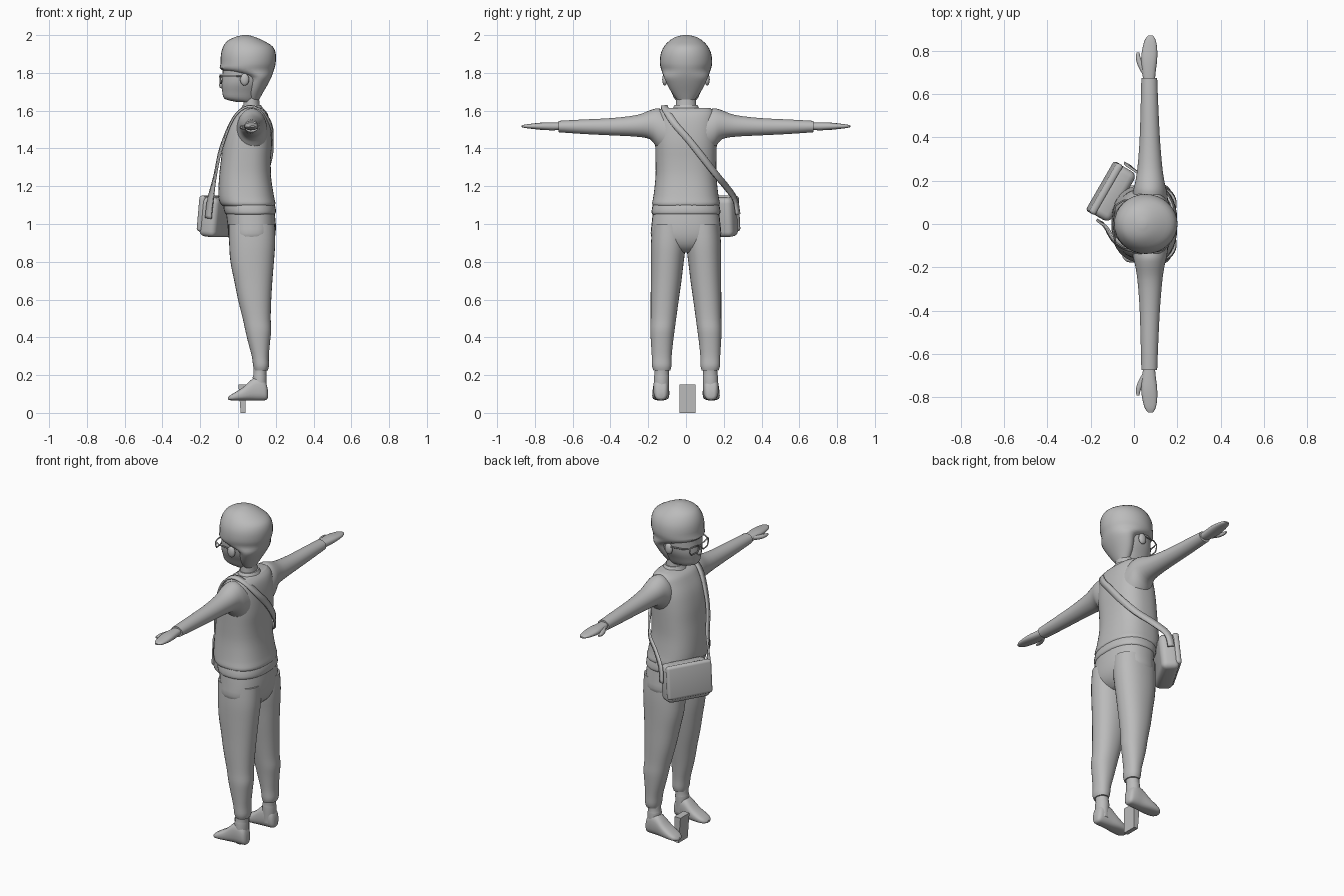
import bpy, bmesh, math
from mathutils import Vector, Matrix

grey = bpy.data.materials.new("plain_grey")
grey.diffuse_color = (0.5, 0.5, 0.5, 1)


def finish(name, bm):
    bmesh.ops.recalc_face_normals(bm, faces=bm.faces[:])
    me = bpy.data.meshes.new(name)
    bm.to_mesh(me)
    bm.free()
    me.materials.append(grey)
    ob = bpy.data.objects.new(name, me)
    bpy.context.collection.objects.link(ob)
    return ob


def spline(rows, steps):
    """Catmull-Rom through rows of numbers."""
    out = []
    for i in range(len(rows) - 1):
        p = [rows[max(0, min(len(rows) - 1, i + k))] for k in (-1, 0, 1, 2)]
        for s in range(steps):
            t = s / steps
            out.append([b + 0.5 * t * (c - a + t * (2 * a - 5 * b + 4 * c - d + t * (3 * (b - c) + d - a)))
                        for a, b, c, d in zip(*p)])
    return out + [list(rows[-1])]


def loft(name, axis, rows, power=2.0, n=32, steps=3, side=1):
    """Rows (t, a0, a1, b0, b1): rounded sections spanning a and b at t along the axis."""
    bm, rings = bmesh.new(), []
    for t, a0, a1, b0, b1 in spline(rows, steps):
        ring = []
        for k in range(n):
            c, s = math.cos(2 * math.pi * k / n), math.sin(2 * math.pi * k / n)
            a = (a0 + a1) / 2 + (a1 - a0) / 2 * math.copysign(abs(c) ** (2 / power), c)
            b = (b0 + b1) / 2 + (b1 - b0) / 2 * math.copysign(abs(s) ** (2 / power), s)
            x, y, z = {"z": (a, b, t), "y": (a, t, b), "x": (t, a, b)}[axis]
            ring.append(bm.verts.new((x, y * side, z)))
        rings.append(ring)
    for r, q in zip(rings, rings[1:]):
        for k in range(n):
            bm.faces.new((r[k], r[(k + 1) % n], q[(k + 1) % n], q[k]))
    bm.faces.new(rings[0])
    bm.faces.new(rings[-1])
    return finish(name, bm)


def column(name, rows, **kw):
    """Upright loft, rows (z, x0, x1, half width)."""
    return loft(name, "z", [(z, a, b, -w, w) for z, a, b, w in rows], **kw)


def ball(name, pos, size):
    bm = bmesh.new()
    bmesh.ops.create_uvsphere(bm, u_segments=16, v_segments=10, radius=1,
                              matrix=Matrix.Translation(pos) @ Matrix.Diagonal((*size, 1)))
    return finish(name, bm)


def box(name, size, matrix, bevel):
    bm = bmesh.new()
    bmesh.ops.create_cube(bm, size=1, matrix=Matrix.Diagonal((*size, 1)))
    if bevel:
        bmesh.ops.bevel(bm, geom=bm.edges[:], offset=bevel, segments=4, profile=0.5, affect='EDGES')
    bm.transform(matrix)
    return finish(name, bm)


def wire(name, pts, radius, closed=False):
    cu = bpy.data.curves.new(name, 'CURVE')
    cu.dimensions = '3D'
    cu.bevel_depth, cu.bevel_resolution = radius, 1
    sp = cu.splines.new('POLY')
    sp.points.add(len(pts) - 1)
    for p, co in zip(sp.points, pts):
        p.co = (*co, 1)
    sp.use_cyclic_u = closed
    cu.materials.append(grey)
    ob = bpy.data.objects.new(name, cu)
    bpy.context.collection.objects.link(ob)
    return ob


# Head, hair and neck
column("face", [(1.645, 0, .09, .04), (1.662, -.07, .10, .06), (1.70, -.083, .12, .078),
                (1.74, -.087, .14, .097), (1.78, -.083, .15, .106), (1.83, -.08, .15, .108)], power=2.2)
column("hair", [(1.655, .05, .11, .045), (1.70, .045, .135, .078), (1.74, .045, .158, .1),
                (1.78, .035, .178, .117), (1.815, -.086, .19, .13), (1.85, -.092, .199, .138),
                (1.90, -.09, .2, .134), (1.94, -.078, .183, .116), (1.97, -.055, .135, .088),
                (1.99, -.015, .09, .055), (2.0, .025, .055, .015)])
column("neck", [(1.56, .02, .125, .06), (1.62, .028, .115, .054), (1.70, .03, .11, .05)])
column("collar", [(1.59, .005, .14, .08), (1.615, .018, .13, .069), (1.63, .024, .122, .06)])
ball("nose", (-.085, 0, 1.735), (.015, .015, .018))

# Vest, shirt hem and seat of the trousers
column("vest", [(1.095, -.08, .192, .172), (1.11, -.095, .198, .179), (1.15, -.104, .19, .172),
                (1.25, -.1, .175, .161), (1.34, -.09, .174, .161), (1.42, -.08, .179, .163),
                (1.50, -.06, .175, .163), (1.56, -.03, .165, .158), (1.595, -.005, .15, .15),
                (1.615, .035, .128, .125)], power=2.5, n=48)
column("shirt_hem", [(1.13, -.075, .185, .168), (1.09, -.077, .198, .179), (1.06, -.07, .2, .182),
                     (1.05, -.06, .192, .175)], power=2.4)
column("trouser_seat", [(1.09, -.068, .19, .172), (1.0, -.056, .2, .182), (.93, -.05, .196, .183),
                        (.88, -.03, .175, .13), (.85, .0, .14, .06)], power=2.4)

for label, s in (("left", -1), ("right", 1)):
    # Leg, ankle and foot
    loft(label + "_trouser_leg", "z",
         [(1.0, -.05, .195, .0, .178), (.9, -.047, .197, .0, .185), (.8, -.04, .19, .012, .186),
          (.7, -.02, .182, .024, .186), (.6, 0, .176, .038, .187), (.5, .025, .173, .052, .187),
          (.44, .038, .176, .06, .189), (.38, .052, .17, .068, .186), (.3, .073, .163, .076, .181),
          (.25, .08, .164, .077, .18), (.225, .086, .158, .083, .172)], power=2.2, side=s)
    loft(label + "_ankle", "z", [(.26, .083, .155, .09, .165), (.2, .081, .15, .091, .166),
                                 (.19, .078, .152, .089, .169), (.1, .08, .15, .092, .17)], side=s)
    loft(label + "_foot", "x",
         [(.158, .115, .15, .08, .12), (.148, .1, .165, .068, .16), (.12, .093, .172, .066, .19),
          (.08, .09, .174, .066, .183), (.03, .088, .178, .066, .138), (-.015, .092, .178, .066, .109),
          (-.04, .102, .17, .067, .094), (-.053, .12, .152, .07, .082)], power=2.7, n=24, side=s)
    # Sleeve with wide armhole, hand and thumb
    loft(label + "_sleeve", "y",
         [(.10, -.01, .158, 1.36, 1.60), (.15, -.005, .152, 1.40, 1.612), (.19, .005, .142, 1.448, 1.602),
          (.26, .016, .131, 1.462, 1.577), (.39, .026, .12, 1.469, 1.561), (.55, .031, .112, 1.477, 1.553),
          (.675, .034, .107, 1.486, 1.546)], side=s)
    loft(label + "_hand", "y",
         [(.65, .045, .095, 1.5, 1.535), (.70, .038, .1, 1.496, 1.537), (.76, .033, .107, 1.498, 1.537),
          (.81, .039, .107, 1.503, 1.532), (.85, .05, .1, 1.508, 1.527), (.87, .064, .088, 1.513, 1.521)],
         power=2.4, n=20, side=s)
    loft(label + "_thumb", "y",
         [(.69, .04, .07, 1.504, 1.53), (.73, .018, .05, 1.5, 1.525), (.765, .009, .032, 1.501, 1.522),
          (.793, .012, .024, 1.507, 1.517)], n=12, side=s)
    # Ear and glasses
    ball(label + "_ear", (.035, s * .112, 1.765), (.024, .014, .032))
    lens = [(-.094 + .25 * max(0, abs(y) - .05), s * y, z) for y, z in
            ((.014, 1.782), (.05, 1.788), (.085, 1.787), (.088, 1.765), (.075, 1.745), (.03, 1.745), (.014, 1.758))]
    wire(label + "_lens_frame", lens, .004, True)
    wire(label + "_temple", [(-.085, s * .086, 1.784), (-.05, s * .108, 1.784), (.035, s * .118, 1.782)], .004)
wire("glasses_bridge", [(-.094, -.014, 1.775), (-.098, 0, 1.779), (-.094, .014, 1.775)], .004)

# Shoulder bag with flap
turn = Matrix.Translation((-.1, .145, 1.037)) @ Matrix.Rotation(math.radians(60), 4, 'Z') @ Matrix.Rotation(.1, 4, 'X')
box("bag_body", (.26, .1, .21), turn, .03)
box("bag_flap", (.265, .035, .19), turn @ Matrix.Translation((0, .043, .014)), .015)

# Strap: ribbon of (position, outward direction)
path = [(-.157, .012, 1.03, -.5, -.86, 0), (-.147, -.002, 1.12, -.6, -.8, 0), (-.122, -.03, 1.25, -1, -.2, 0),
        (-.09, -.075, 1.40, -1, -.25, .2), (-.025, -.108, 1.56, -.8, -.1, .6), (.05, -.115, 1.622, 0, -.1, 1),
        (.125, -.105, 1.60, .6, -.1, .7), (.172, -.06, 1.53, 1, -.1, .2), (.184, .01, 1.45, 1, 0, 0),
        (.172, .09, 1.35, .95, .25, 0), (.125, .165, 1.255, .7, .7, 0), (.05, .215, 1.195, .6, .8, 0),
        (-.015, .26, 1.13, .5, .86, .1), (-.03, .275, 1.05, .5, .86, 0)]
pts = spline(path, 4)
bm, pairs = bmesh.new(), []
for i, p in enumerate(pts):
    after, before = pts[min(i + 1, len(pts) - 1)], pts[max(i - 1, 0)]
    tangent = Vector(after[:3]) - Vector(before[:3])
    across = tangent.cross(Vector(p[3:])).normalized() * .018
    pairs.append([bm.verts.new(Vector(p[:3]) + across), bm.verts.new(Vector(p[:3]) - across)])
for (a, b), (c, d) in zip(pairs, pairs[1:]):
    bm.faces.new((a, b, d, c))
strap = finish("bag_strap", bm)
solid = strap.modifiers.new("thickness", 'SOLIDIFY')
solid.thickness, solid.offset = .01, 0

# Small stand block between the feet, narrower at its foot
block = box("stand_block", (.04, .085, .15), Matrix.Translation((.022, .007, .075)), 0)
for v in block.data.vertices:
    if v.co.z < .01:
        v.co.x = .027 + (v.co.x - .022) * .65

# Smooth shading with sharp edges kept
meshes = [o for o in bpy.context.scene.objects if o.type == 'MESH']
for o in meshes:
    o.select_set(True)
bpy.context.view_layer.objects.active = meshes[0]
bpy.ops.object.shade_smooth_by_angle(angle=math.radians(40))
